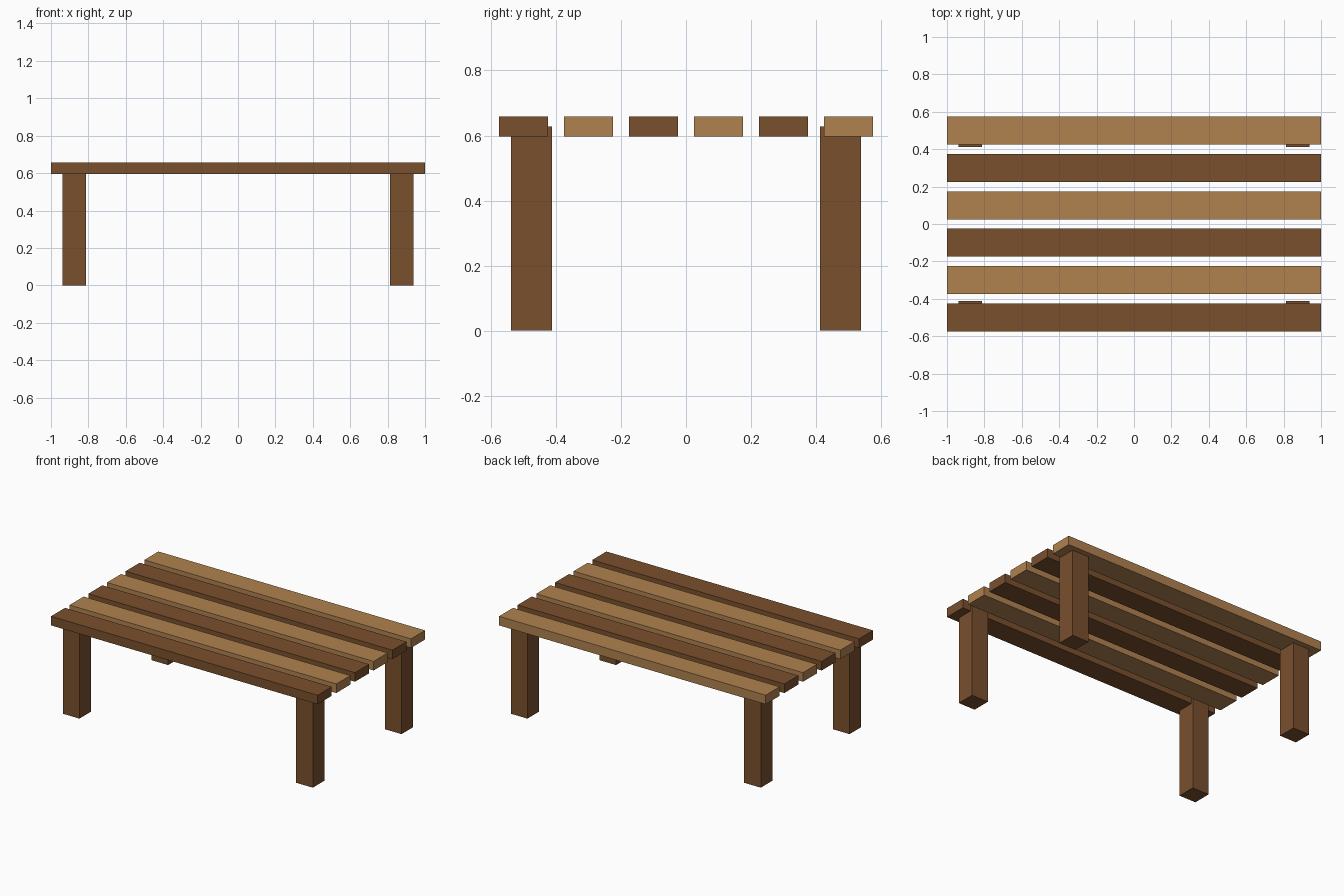
import bpy

if "Cube" in bpy.data.objects:
    bpy.data.objects.remove(bpy.data.objects["Cube"])


def wood(name, color):
    mat = bpy.data.materials.new(name)
    mat.diffuse_color = (*color, 1.0)
    mat.use_nodes = True
    mat.node_tree.nodes["Principled BSDF"].inputs["Base Color"].default_value = mat.diffuse_color
    return mat


def box(name, center, size, mat):
    bpy.ops.mesh.primitive_cube_add(size=1, location=center)
    obj = bpy.context.object
    obj.name = name
    obj.scale = size
    bpy.ops.object.transform_apply(location=False, rotation=False, scale=True)
    obj.data.materials.append(mat)
    return obj


dark = wood("dark_wood", (0.195, 0.08, 0.027))
light = wood("light_wood", (0.434, 0.223, 0.08))

LEG_HEIGHT = 0.627

# Six table top slats, alternating dark and light from front to back
for i in range(6):
    box(f"slat_{i + 1}", (0, -0.5 + 0.2 * i, LEG_HEIGHT), (2.0, 0.15, 0.0615),
        light if i % 2 else dark)

# Four square legs, reaching halfway into the outer slats
for y, depth in ((-0.475, "front"), (0.475, "back")):
    for x, side in ((-0.875, "left"), (0.875, "right")):
        box(f"{depth}_{side}_leg", (x, y, LEG_HEIGHT / 2),
            (0.125, 0.125, LEG_HEIGHT), dark)
